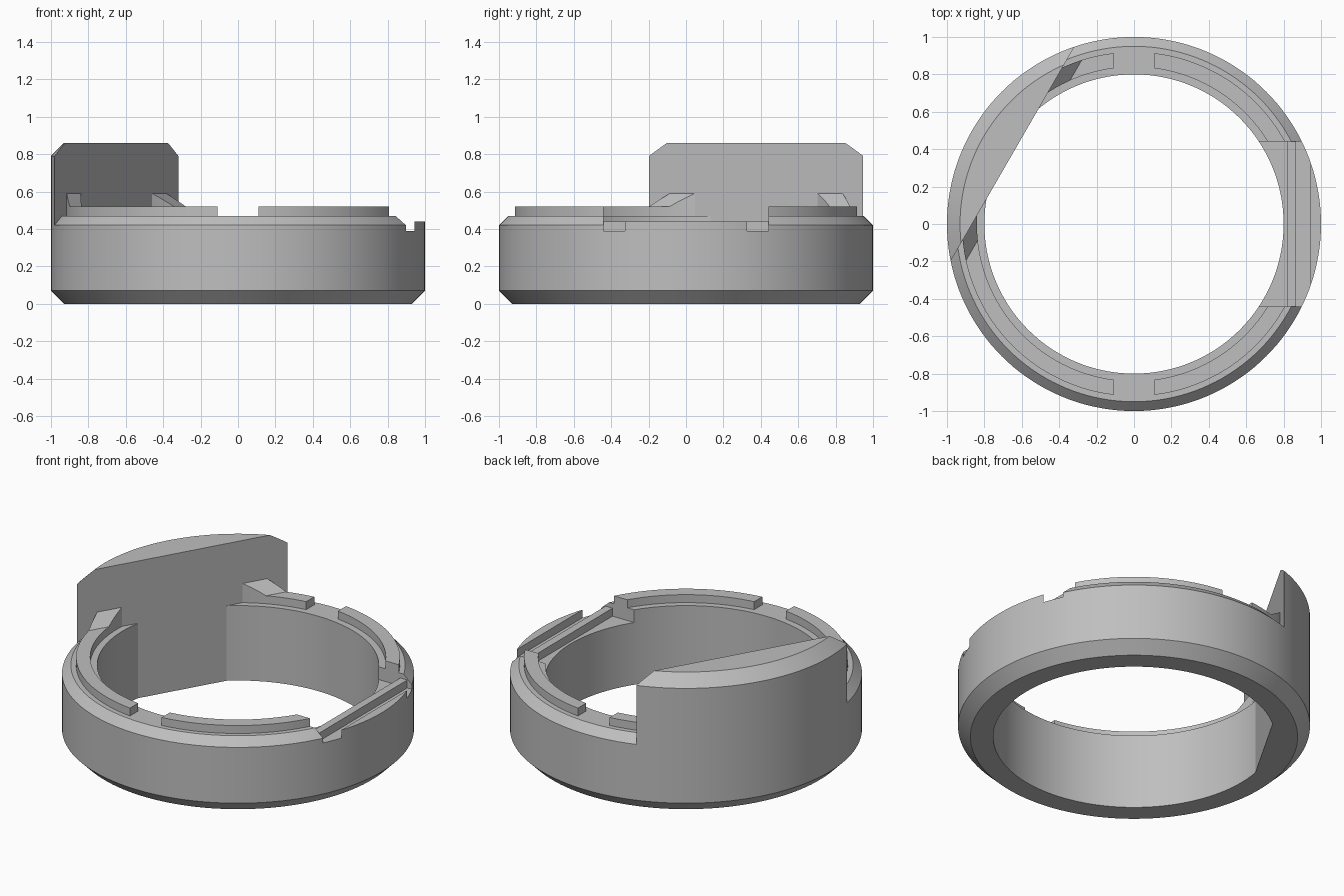
import bpy, bmesh, math
from mathutils import Matrix, Vector

if "Cube" in bpy.data.objects:
    bpy.data.objects.remove(bpy.data.objects["Cube"], do_unlink=True)

SEGMENTS = 144
CHORD = 0.75                      # distance of the flat wall from the axis
CHORD_ANGLE = math.radians(150)   # direction the flat wall is offset towards

grey = bpy.data.materials.new("plain_grey")
grey.use_nodes = True
colour = (0.52, 0.52, 0.52, 1)
grey.diffuse_color = colour
grey.node_tree.nodes["Principled BSDF"].inputs["Base Color"].default_value = colour


def add_object(name, bm):
    bmesh.ops.recalc_face_normals(bm, faces=bm.faces)
    mesh = bpy.data.meshes.new(name)
    bm.to_mesh(mesh)
    bm.free()
    mesh.materials.append(grey)
    obj = bpy.data.objects.new(name, mesh)
    bpy.context.collection.objects.link(obj)
    return obj


def tube(name, section):
    """Revolve a closed (radius, height) section around z."""
    bm = bmesh.new()
    rings = []
    for i in range(SEGMENTS):
        a = 2 * math.pi * i / SEGMENTS
        rings.append([bm.verts.new((r * math.cos(a), r * math.sin(a), z)) for r, z in section])
    count = len(section)
    for i, ring in enumerate(rings):
        after = rings[(i + 1) % SEGMENTS]
        for j in range(count):
            k = (j + 1) % count
            bm.faces.new((ring[j], after[j], after[k], ring[k]))
    return add_object(name, bm)


def prism(name, section, half_length, angle=0.0):
    """Extrude an (x, z) section along y, then turn it around z."""
    bm = bmesh.new()
    face = bm.faces.new([bm.verts.new((x, -half_length, z)) for x, z in section])
    extruded = bmesh.ops.extrude_face_region(bm, geom=[face])
    moved = [v for v in extruded["geom"] if isinstance(v, bmesh.types.BMVert)]
    bmesh.ops.translate(bm, verts=moved, vec=Vector((0, 2 * half_length, 0)))
    bmesh.ops.transform(bm, matrix=Matrix.Rotation(angle, 4, 'Z'), verts=bm.verts)
    return add_object(name, bm)


def box(name, x0, x1, z0, z1, half_length, angle=0.0):
    return prism(name, [(x0, z0), (x1, z0), (x1, z1), (x0, z1)], half_length, angle)


def boolean(obj, cutter, operation):
    mod = obj.modifiers.new("cut", 'BOOLEAN')
    mod.operation = operation
    mod.solver = 'EXACT'
    mod.object = cutter
    bpy.context.view_layer.update()
    graph = bpy.context.evaluated_depsgraph_get()
    result = bpy.data.meshes.new_from_object(obj.evaluated_get(graph))
    obj.modifiers.clear()
    obj.data = result


# Cutting volumes
wall_side = box("wall_side_cutter", CHORD, 1.5, -0.5, 1.5, 1.5, CHORD_ANGLE)
pocket = box("pocket_cutter", 0.5, 1.5, 0.39, 1.5, 0.44)
lip_gap = box("lip_gap_cutter", -0.11, 0.11, 0.3, 1.0, 1.5)
flange_side = box("flange_cutter", 0.945, 1.5, 0.0, 1.0, 1.0)
ramp_wedge = prism("ramp_cutter", [(CHORD - 0.07, 0.3), (CHORD, 0.3), (CHORD, 0.59),
                                   (CHORD - 0.07, 0.52)], 1.5, CHORD_ANGLE)
cutters = [wall_side, pocket, lip_gap, flange_side, ramp_wedge]

# Main ring with chamfered outer edges
ring = tube("ring_body", [(0.8, 0), (0.93, 0), (1, 0.07), (1, 0.42), (0.95, 0.47), (0.8, 0.47)])
boolean(ring, wall_side, 'DIFFERENCE')
boolean(ring, pocket, 'DIFFERENCE')

# Tall wall filling the circle segment behind the chord
wall = tube("tall_wall", [(0.5, 0), (0.93, 0), (1, 0.07), (1, 0.79), (0.93, 0.86), (0.5, 0.86)])
boolean(wall, wall_side, 'INTERSECT')

# Raised lip on the ring top, broken by gaps
lip = tube("raised_lip", [(0.84, 0.46), (0.92, 0.46), (0.92, 0.52), (0.84, 0.52)])
for cutter in (wall_side, pocket, lip_gap):
    boolean(lip, cutter, 'DIFFERENCE')

# Sloped ramps where the lip meets the wall
ramps = tube("wall_ramps", [(0.84, 0.46), (0.92, 0.46), (0.92, 0.7), (0.84, 0.7)])
boolean(ramps, ramp_wedge, 'INTERSECT')

# Straight rail and outer flange in the side pocket
rail = box("side_rail", 0.818, 0.866, 0.38, 0.44, 0.44)
flange = tube("side_flange", [(0.8, 0.39), (1, 0.39), (1, 0.44), (0.8, 0.44)])
boolean(flange, flange_side, 'INTERSECT')

for cutter in cutters:
    bpy.data.objects.remove(cutter, do_unlink=True)

# Smooth curved walls, crisp edges
parts = [ring, wall, lip, ramps, rail, flange]
bpy.ops.object.select_all(action='DESELECT')
for part in parts:
    part.select_set(True)
bpy.context.view_layer.objects.active = ring
bpy.ops.object.shade_smooth_by_angle(angle=math.radians(25))
